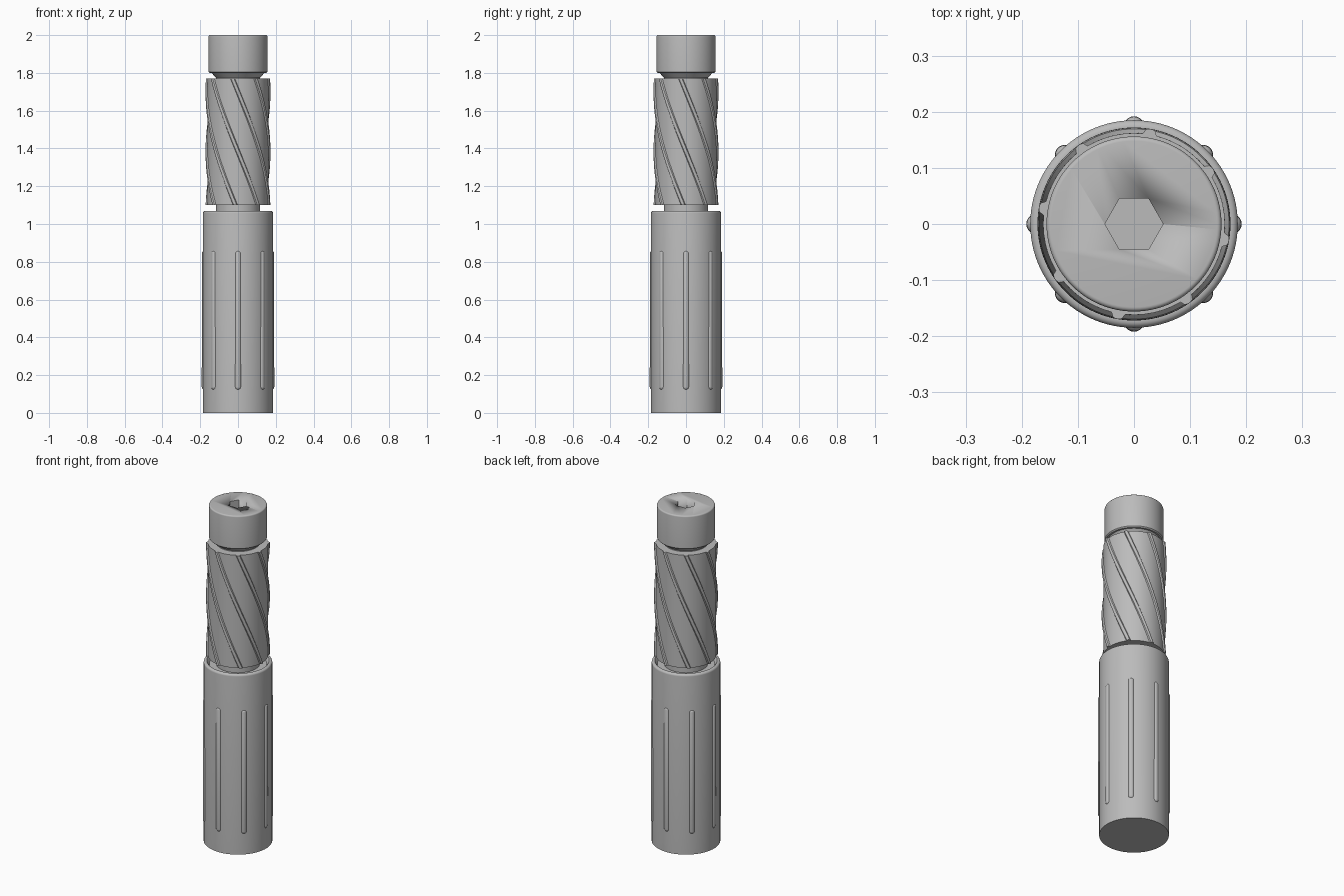
import bpy, bmesh
from math import pi, sin, cos, radians
from mathutils import Matrix, Vector

cube = bpy.data.objects.get("Cube")
if cube:
    bpy.data.objects.remove(cube)

grey = bpy.data.materials.new("plain grey")
grey.use_nodes = True
grey.diffuse_color = (0.5, 0.5, 0.5, 1)
grey.node_tree.nodes["Principled BSDF"].inputs["Base Color"].default_value = (0.5, 0.5, 0.5, 1)


def finish(bm, name, angle=35):
    bmesh.ops.recalc_face_normals(bm, faces=bm.faces)
    mesh = bpy.data.meshes.new(name)
    bm.to_mesh(mesh)
    bm.free()
    obj = bpy.data.objects.new(name, mesh)
    bpy.context.collection.objects.link(obj)
    mesh.materials.append(grey)
    bpy.ops.object.select_all(action='DESELECT')
    obj.select_set(True)
    bpy.context.view_layer.objects.active = obj
    bpy.ops.object.shade_smooth_by_angle(angle=radians(angle))
    return obj


def stack(rings):
    """Skin a list of equal closed rings and cap both ends."""
    bm = bmesh.new()
    loops = [[bm.verts.new(p) for p in ring] for ring in rings]
    n = len(loops[0])
    for a, b in zip(loops, loops[1:]):
        for i in range(n):
            j = (i + 1) % n
            bm.faces.new((a[i], a[j], b[j], b[i]))
    bm.faces.new(loops[0][::-1])
    bm.faces.new(loops[-1])
    return bm


def lathe(profile, n=96):
    return stack([[(r * cos(2 * pi * i / n), r * sin(2 * pi * i / n), z)
                   for i in range(n)] for r, z in profile])


def fillet(r, z, f, steps=5):
    """Rounded upper outside edge of a turned part."""
    return [(r - f + f * cos(t * pi / 2 / steps), z - f + f * sin(t * pi / 2 / steps))
            for t in range(steps + 1)]


# Handle with a rounded rim and a shallow dished top
finish(lathe([(0.185, 0)] + fillet(0.185, 1.07, 0.012)
             + [(0.168, 1.07), (0.155, 1.05), (0.11, 1.05)]), "handle")

# Raised grip ribs with rounded ends
RIB_R, RIB_AT = 0.018, 0.174
bm = bmesh.new()
for k in range(8):
    a = k * pi / 4
    made = bmesh.ops.create_uvsphere(bm, u_segments=20, v_segments=12, radius=RIB_R)["verts"]
    for v in made:
        v.co.z += 0.86 - RIB_R if v.co.z > 0.0001 else 0.12 + RIB_R
        v.co += Vector((RIB_AT * cos(a), RIB_AT * sin(a), 0))
finish(bm, "grip_ribs")

# Neck joining handle, fluted body and head
finish(lathe([(0.117, 1.0), (0.117, 1.775), (0.145, 1.805)]), "neck")

# Body with eight twisted ridges
BODY_R, HEIGHT, BASE, TWIST, HALF = 0.162, 0.67, 1.10, radians(95), 0.075
section = []
for k in range(8):
    a = k * pi / 4
    for t in range(7):
        u = t / 3 - 1
        section.append((BODY_R + 0.010 * max(0, 1 - u * u) ** 0.5, a + u * HALF))
    for t in range(1, 6):
        section.append((BODY_R, a + HALF + (pi / 4 - 2 * HALF) * t / 6))
layers = 60
rings = []
for s in range(layers + 1):
    turn = radians(-10) + TWIST * (1 - s / layers)
    rings.append([(r * cos(a + turn), r * sin(a + turn), BASE + HEIGHT * s / layers)
                  for r, a in section])
finish(stack(rings), "ridged_body", 30)

# Head with a hexagonal socket
head = finish(lathe([(0.150, 1.80), (0.156, 1.806)] + fillet(0.156, 2.0, 0.008)), "head")
bm = bmesh.new()
bmesh.ops.create_cone(bm, cap_ends=True, segments=6, radius1=0.052, radius2=0.052, depth=0.12,
                      matrix=Matrix.Translation((0, 0, 2.0)) @ Matrix.Rotation(pi / 2, 4, 'Z'))
cutter = finish(bm, "socket_cutter")
cutter.hide_render = True
cutter.hide_set(True)
cut = head.modifiers.new("hex_socket", 'BOOLEAN')
cut.operation = 'DIFFERENCE'
cut.object = cutter
cut.solver = 'EXACT'
